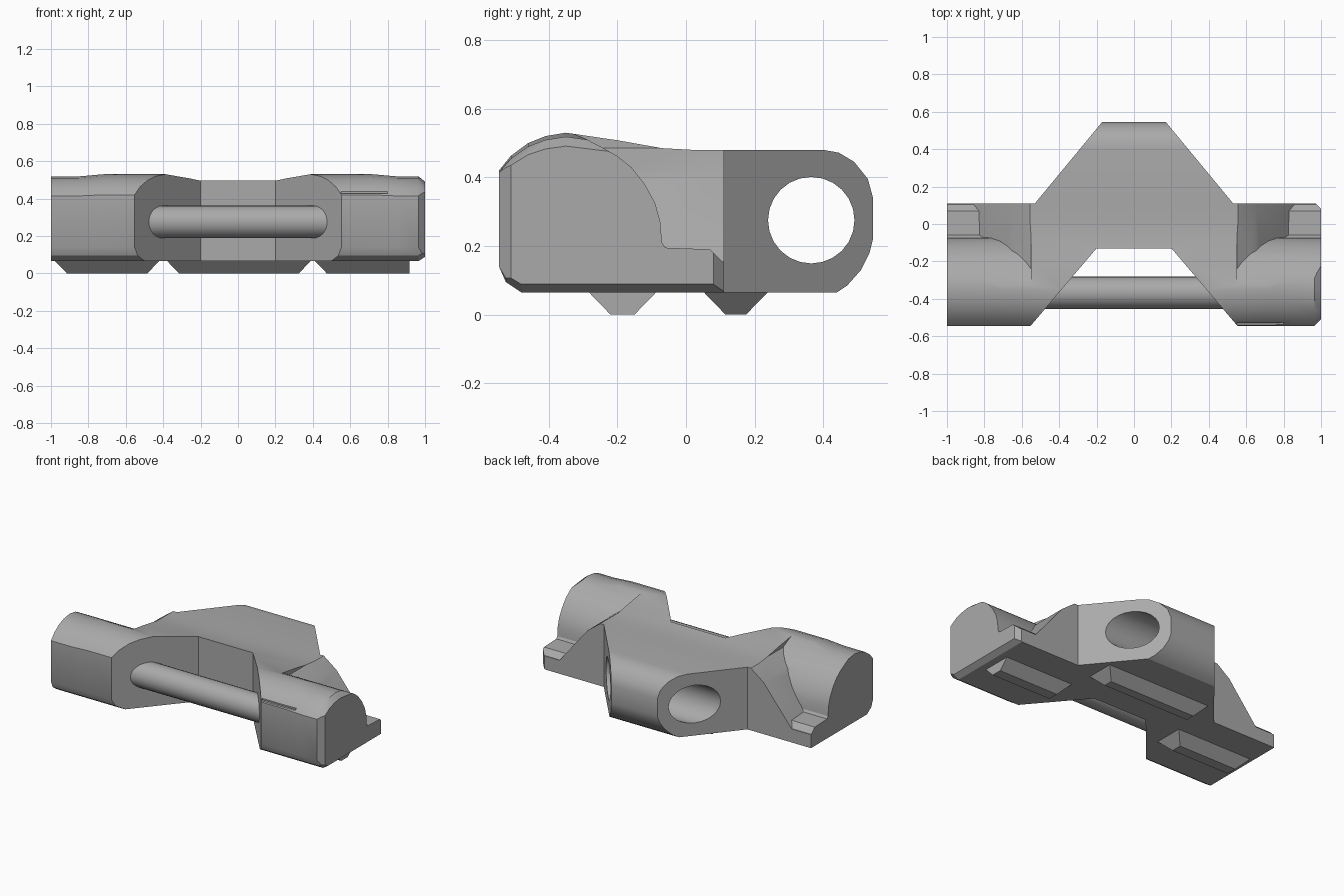
import bpy
import bmesh
import math

if "Cube" in bpy.data.objects:
    bpy.data.objects.remove(bpy.data.objects["Cube"], do_unlink=True)

grey = bpy.data.materials.new("plain_grey")
grey.use_nodes = True
colour = (0.4, 0.4, 0.4, 1)
grey.diffuse_color = colour
grey.node_tree.nodes["Principled BSDF"].inputs["Base Color"].default_value = colour

PLACE = {
    "x": lambda t, p: (t, p[0], p[1]),
    "y": lambda t, p: (p[0], t, p[1]),
    "z": lambda t, p: (p[0], p[1], t),
}


def loft(name, axis, rings):
    """Skin a list of (position, outline) rings along an axis and cap the ends."""
    bm = bmesh.new()
    loops = [[bm.verts.new(PLACE[axis](t, p)) for p in pts] for t, pts in rings]
    n = len(loops[0])
    for a, b in zip(loops, loops[1:]):
        for i in range(n):
            j = (i + 1) % n
            bm.faces.new((a[i], a[j], b[j], b[i]))
    bm.faces.new(loops[0])
    bm.faces.new(loops[-1])
    bmesh.ops.recalc_face_normals(bm, faces=bm.faces)
    mesh = bpy.data.meshes.new(name)
    bm.to_mesh(mesh)
    bm.free()
    mesh.materials.append(grey)
    obj = bpy.data.objects.new(name, mesh)
    bpy.context.collection.objects.link(obj)
    return obj


def prism(name, axis, pts, a, b):
    return loft(name, axis, [(a, pts), (b, pts)])


def circle(cy, cz, r, n):
    return [(cy + r * math.cos(math.tau * i / n), cz + r * math.sin(math.tau * i / n))
            for i in range(n)]


def select(obj):
    bpy.ops.object.select_all(action="DESELECT")
    obj.select_set(True)
    bpy.context.view_layer.objects.active = obj


def combine(obj, other, operation):
    """Apply a boolean and discard the helper."""
    select(obj)
    mod = obj.modifiers.new("cut", "BOOLEAN")
    mod.operation, mod.solver, mod.object = operation, "EXACT", other
    bpy.ops.object.modifier_apply(modifier=mod.name)
    bpy.data.objects.remove(other, do_unlink=True)


def finish(obj, angle=28):
    obj.data.materials.clear()
    obj.data.materials.append(grey)
    for face in obj.data.polygons:
        face.material_index = 0
    select(obj)
    bpy.ops.object.shade_smooth_by_angle(angle=math.radians(angle))


# Body: side profile lofted across, with lowered ends and a bevelled right end
profile = [(-0.545, 0.14), (-0.525, 0.095), (-0.48, 0.065), (0.44, 0.065), (0.47, 0.085),
           (0.51, 0.13), (0.535, 0.18), (0.545, 0.22), (0.545, 0.34), (0.53, 0.395),
           (0.49, 0.445), (0.445, 0.472), (0.4, 0.48), (0.02, 0.48), (-0.07, 0.485),
           (-0.2, 0.508), (-0.35, 0.53), (-0.41, 0.52), (-0.46, 0.5), (-0.51, 0.463),
           (-0.545, 0.42)]


def section(top, bottom):
    return [(y, 0.3 + (z - 0.3) * (top if z > 0.3 else bottom)) for y, z in profile]


stations = [(-1, 0.95, 1), (-0.85, 0.95, 1), (-0.72, 1, 1), (0.72, 1, 1),
            (0.85, 0.95, 1), (0.965, 0.95, 1), (1, 0.83, 0.9)]
body = loft("body", "x", [(x, section(t, b)) for x, t, b in stations])

# Plan outline: pointed rear lug and open front notch
plan = [(-1.1, 0.11), (-0.53, 0.11), (-0.125, 0.6), (0.125, 0.6), (0.53, 0.11),
        (0.97, 0.11), (1.1, -0.02), (1.1, -0.41), (0.91, -0.6), (0.6, -0.6),
        (0.2, -0.13), (-0.2, -0.13), (-0.6, -0.6), (-1.1, -0.6)]
combine(body, prism("plan_cutter", "z", plan, -0.1, 0.8), "INTERSECT")

# Pockets behind the rounded ends, leaving a low shelf and a sloping flank
dome = [(-0.36, 0.54), (-0.3, 0.516), (-0.25, 0.49), (-0.2, 0.462), (-0.16, 0.43),
        (-0.12, 0.38), (-0.09, 0.325), (-0.075, 0.27), (-0.07, 0.21), (-0.06, 0.195),
        (0.07, 0.19), (0.105, 0.155), (0.2, 0.155), (0.2, 0.7), (-0.36, 0.7)]
flank = [(0.55, 0.75), (0.55, 0.485), (0.65, 0.41), (0.87, 0.14), (1.2, 0.14), (1.2, 0.75)]
for side in (-1, 1):
    pocket = prism("pocket_cutter", "x", dome, side * 0.4, side * 1.1)
    slope = prism("slope_cutter", "y", [(side * x, z) for x, z in flank], -0.5, 0.3)
    combine(pocket, slope, "INTERSECT")
    combine(body, pocket, "DIFFERENCE")

# Cross hole through the lug and a shallow slot on the front
combine(body, prism("hole_cutter", "x", circle(0.365, 0.275, 0.126, 24), -0.8, 0.8), "DIFFERENCE")
slot = [(0.55, 0.426), (0.8, 0.426), (0.8, 0.438), (0.55, 0.438)]
combine(body, prism("slot_cutter", "y", slot, -0.6, -0.525), "DIFFERENCE")
finish(body)

# Round bar across the notch
bar = prism("cross_bar", "x", circle(-0.368, 0.275, 0.087, 24), -0.5, 0.5)
finish(bar)


# Tapered feet underneath
def foot(name, x0, x1, y0, y1, taper0, taper1):
    top = [(x0, y0), (x1, y0), (x1, y1), (x0, y1)]
    a, b, c, d = x0 + taper0, x1 - taper1, y0 + 0.065, y1 - 0.065
    base = [(a, c), (b, c), (b, d), (a, d)]
    return loft(name, "z", [(0, base), (0.067, top)])


foot("left_foot", 0.41, 0.917, -0.285, -0.085, 0.065, 0)
foot("right_foot", -0.98, -0.42, -0.285, -0.085, 0.065, 0.065)
foot("rear_foot", -0.38, 0.39, 0.05, 0.24, 0.065, 0.065)
